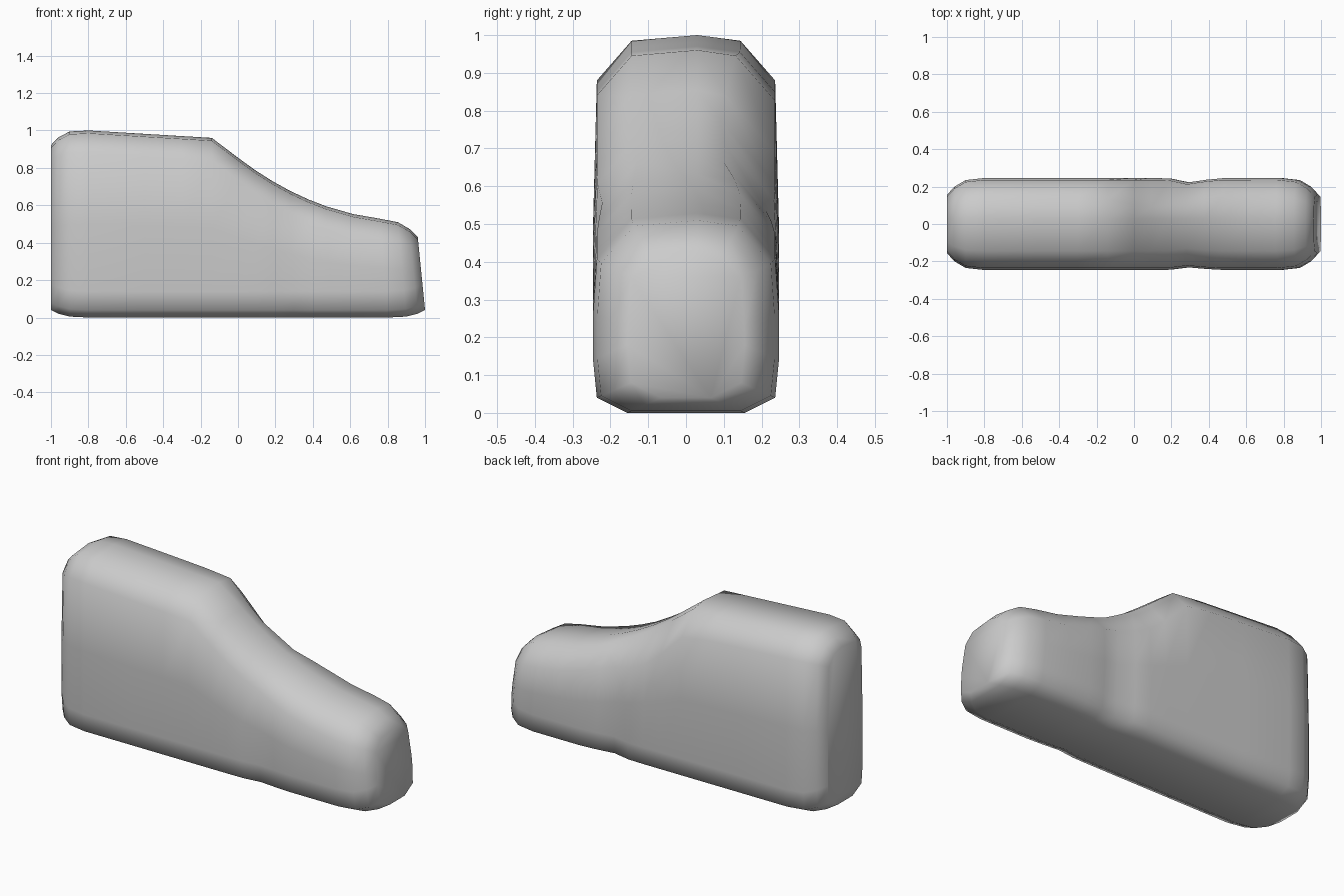
import bpy
import bmesh
from math import exp

old = bpy.data.objects.get("Cube")
if old:
    bpy.data.objects.remove(old, do_unlink=True)

# Stone colour
grey = (0.6, 0.6, 0.6, 1)
stone = bpy.data.materials.new("stone_grey")
stone.use_nodes = True
stone.diffuse_color = grey
stone.node_tree.nodes["Principled BSDF"].inputs["Base Color"].default_value = grey


def bump(x, centre, width):
    """Soft hump that is one at the centre and fades to nothing."""
    return exp(-((x - centre) / width) ** 2)


def end_rounding(x):
    """Zero along the body, rising to one at either end."""
    return max(0, 1 - (1 - abs(x)) / 0.2) ** 3


def ridge_height(x):
    """Nearly level tall block, then a hollow slope down to the low block."""
    slope_start = -0.14
    if x <= slope_start:
        height = 1 - 0.06 * (x + 0.8)
    else:
        remaining = max(0, (0.95 - x) / (0.95 - slope_start))
        height = 0.52 + 0.44 * remaining ** 2
    return height - 0.09 * end_rounding(x)


def half_section(x, side):
    """Bottom-to-top points of one side; side is -1 for front, 1 for back."""
    rounding = end_rounding(x)
    top = ridge_height(x)
    base = 0.04 * rounding
    pinch = bump(x, 0.32, 0.08) * (0.025 if side > 0 else 0.015)
    half = 0.246 - 0.09 * rounding - pinch
    cut = 0.12 - 0.05 * rounding
    if side > 0:
        cut += bump(x, 0.1, 0.2) * 0.06
    points = [
        (half - 0.09, base),
        (half - 0.01, base + 0.04),
        (half, base + 0.14),
        (half, (base + top) / 2),
        (half - 0.01, top - cut),
        (half - cut * 0.85, top - 0.015),
    ]
    return [(side * y, z) for y, z in points]


def section(x):
    """Closed loop around the block; the low end leans back as it rises."""
    front = half_section(x, -1)
    back = half_section(x, 1)
    loop = front + [(0.03, ridge_height(x))] + back[::-1]
    lean = 0.1 * max(0, x)
    base = loop[0][1]
    return [(x - lean * (z - base), y, z) for y, z in loop]


# Stepped rock lofted through the sections
ends = [0.8, 0.9, 0.96, 1]
middle = [-0.5, -0.3, -0.14, 0, 0.1, 0.2, 0.3, 0.4, 0.5, 0.65]
stations = [-x for x in reversed(ends)] + middle + ends

bm = bmesh.new()
rings = [[bm.verts.new(point) for point in section(x)] for x in stations]
count = len(rings[0])
for ring, following in zip(rings, rings[1:]):
    for i in range(count):
        j = (i + 1) % count
        bm.faces.new((ring[i], ring[j], following[j], following[i]))
for cap in (rings[0], rings[-1]):
    bm.faces.new(cap)
bmesh.ops.recalc_face_normals(bm, faces=bm.faces)

mesh = bpy.data.meshes.new("stepped_rock")
bm.to_mesh(mesh)
bm.free()
mesh.materials.append(stone)
rock = bpy.data.objects.new("stepped_rock", mesh)
bpy.context.collection.objects.link(rock)

# Smooth worn surface
for face in mesh.polygons:
    face.use_smooth = True
